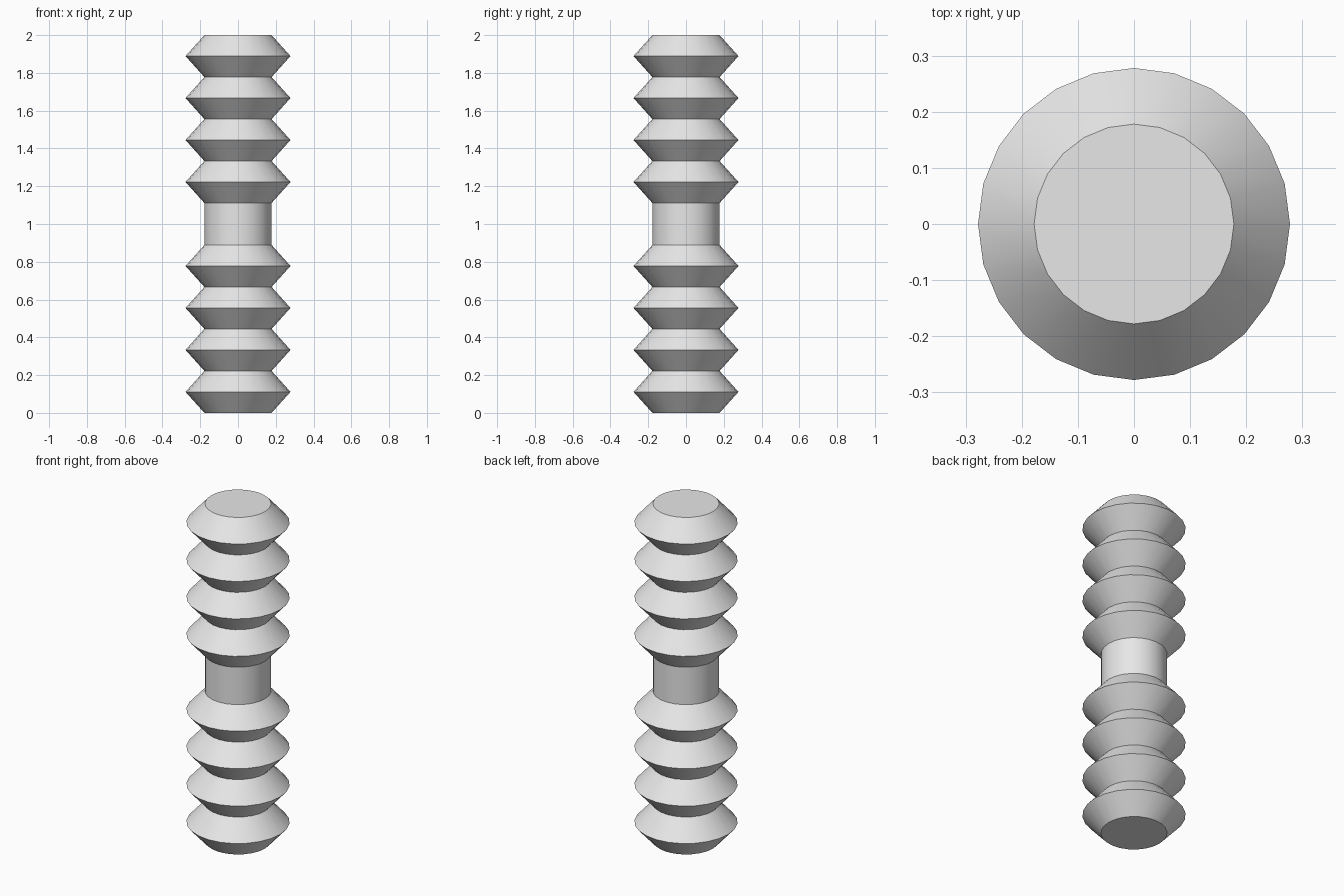
import bpy
import bmesh
import math

cube = bpy.data.objects.get("Cube")
if cube:
    bpy.data.objects.remove(cube, do_unlink=True)

SIDES = 24
STEP = 1 / 9            # height of half a ridge
CORE, RIM = 0.178, 0.278
RIDGES = 4              # ridges on each side of the plain grip

# Plain grey
grey = bpy.data.materials.new("light grey")
grey.use_nodes = True
grey.diffuse_color = (0.8, 0.8, 0.8, 1)
grey.node_tree.nodes["Principled BSDF"].inputs["Base Color"].default_value = (0.8, 0.8, 0.8, 1)

# Profile: ridges, plain band in the middle, ridges
half = [CORE] + [RIM, CORE] * RIDGES
profile = [(r, i * STEP) for i, r in enumerate(half)]
profile += [(r, 2 - z) for r, z in reversed(profile)]

# Rings of the turned body
bm = bmesh.new()
rings = []
for r, z in profile:
    angles = [math.tau * k / SIDES for k in range(SIDES)]
    rings.append([bm.verts.new((r * math.cos(a), r * math.sin(a), z)) for a in angles])

# Side walls and end caps
for low, high in zip(rings, rings[1:]):
    for k in range(SIDES):
        n = (k + 1) % SIDES
        bm.faces.new((low[k], low[n], high[n], high[k]))
bm.faces.new(rings[0][::-1])
bm.faces.new(rings[-1])

mesh = bpy.data.meshes.new("ridged_rod")
bm.to_mesh(mesh)
bm.free()
mesh.materials.append(grey)
rod = bpy.data.objects.new("ridged_rod", mesh)
bpy.context.collection.objects.link(rod)

# Smooth around the rod, sharp at every ring
bpy.ops.object.select_all(action="DESELECT")
rod.select_set(True)
bpy.context.view_layer.objects.active = rod
bpy.ops.object.shade_smooth_by_angle(angle=math.radians(30))
